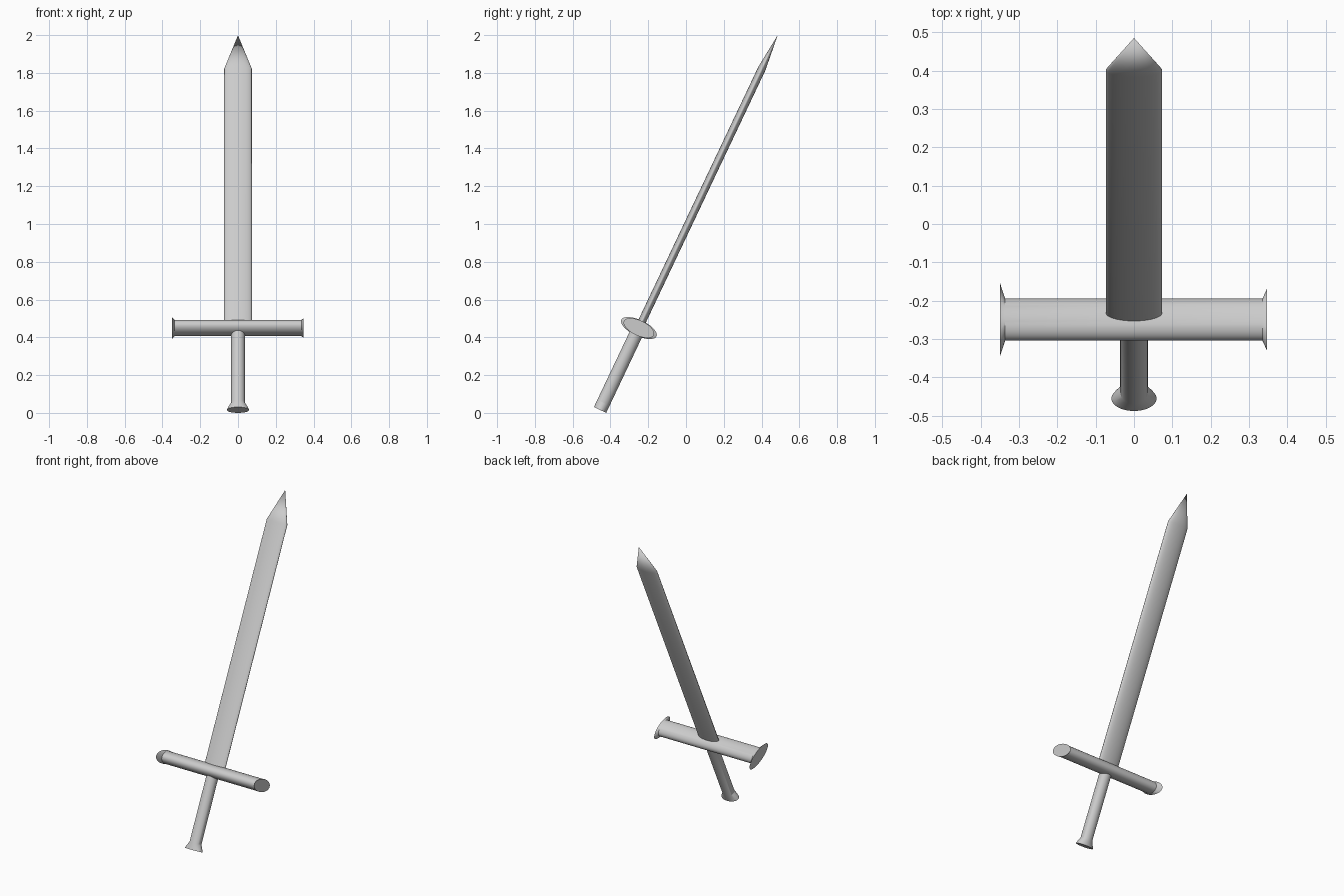
import bpy, bmesh, math
from mathutils import Matrix

if "Cube" in bpy.data.objects:
    bpy.data.objects.remove(bpy.data.objects["Cube"])

SEGS = 48
TILT = math.radians(25.36)
# Sword frame: local z runs from the pommel centre to the tip
FRAME = Matrix.Translation((0, -0.455, 0.0155)) @ Matrix.Rotation(-TILT, 4, 'X')

steel = bpy.data.materials.new("light_grey_steel")
steel.diffuse_color = (0.6, 0.6, 0.6, 1)
steel.use_nodes = True
steel.node_tree.nodes["Principled BSDF"].inputs["Base Color"].default_value = steel.diffuse_color


def loft(name, sections, local=Matrix.Identity(4)):
    """Skin elliptical sections (height, half_x, half_y); zero size makes a point."""
    bm = bmesh.new()
    rings = []
    for h, a, b in sections:
        if a == 0:
            rings.append([bm.verts.new((0, 0, h))])
        else:
            rings.append([bm.verts.new((a * math.cos(t), b * math.sin(t), h))
                          for t in (2 * math.pi * i / SEGS for i in range(SEGS))])
    for lo, hi in zip(rings, rings[1:]):
        for i in range(SEGS):
            j = (i + 1) % SEGS
            if len(hi) == 1:
                bm.faces.new((lo[i], lo[j], hi[0]))
            else:
                bm.faces.new((lo[i], lo[j], hi[j], hi[i]))
    for ring in (rings[0], rings[-1]):
        if len(ring) > 1:
            bm.faces.new(ring)
    bmesh.ops.recalc_face_normals(bm, faces=bm.faces)
    bm.transform(FRAME @ local)
    mesh = bpy.data.meshes.new(name)
    bm.to_mesh(mesh)
    bm.free()
    mesh.materials.append(steel)
    obj = bpy.data.objects.new(name, mesh)
    bpy.context.collection.objects.link(obj)
    bpy.ops.object.select_all(action='DESELECT')
    obj.select_set(True)
    bpy.context.view_layer.objects.active = obj
    bpy.ops.object.shade_smooth_by_angle(angle=math.radians(25))
    return obj


# Flat oval blade with a pointed end
loft("blade", [(0.47, 0.073, 0.021), (2.0, 0.073, 0.021), (2.195, 0, 0)])

# Round grip, widened sideways at the pommel
loft("grip", [(0, 0.059, 0.036), (0.012, 0.054, 0.036),
              (0.042, 0.036, 0.036), (0.48, 0.036, 0.036)])

# Oval crossguard lying along x, with flared ends
across = Matrix.Translation((0, 0, 0.48)) @ Matrix(
    ((0, 0, 1, 0), (0, 1, 0, 0), (1, 0, 0, 0), (0, 0, 0, 1)))
loft("crossguard", [(-0.349, 0.042, 0.103), (-0.336, 0.039, 0.058),
                    (0.335, 0.039, 0.058), (0.347, 0.040, 0.088)], across)
